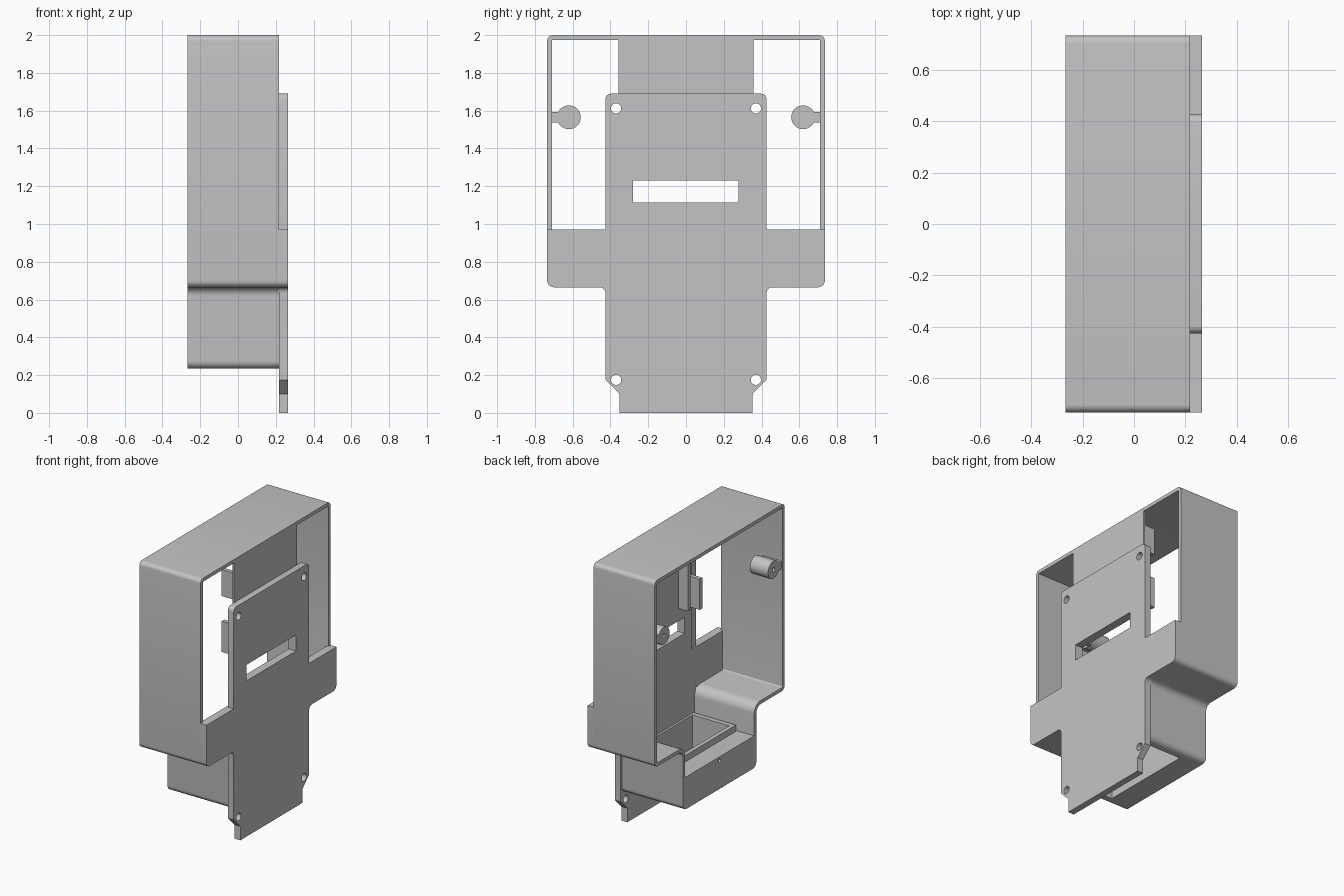
import bpy, bmesh, math
from mathutils import Vector

cube = bpy.data.objects.get("Cube")
if cube:
    bpy.data.objects.remove(cube, do_unlink=True)

grey = bpy.data.materials.new("plain grey")
grey.use_nodes = True
COLOUR = (0.55, 0.55, 0.55, 1)
grey.diffuse_color = COLOUR
grey.node_tree.nodes["Principled BSDF"].inputs["Base Color"].default_value = COLOUR


def finish(name, bm):
    bmesh.ops.recalc_face_normals(bm, faces=bm.faces)
    mesh = bpy.data.meshes.new(name)
    bm.to_mesh(mesh)
    bm.free()
    mesh.materials.append(grey)
    ob = bpy.data.objects.new(name, mesh)
    bpy.context.collection.objects.link(ob)
    return ob


def mirrored(half):
    """Close a +y half outline (bottom to top) with its mirror image."""
    return half + [(-y, z, r) for y, z, r in reversed(half)]


def rounded(corners, steps=6):
    """Turn (y, z, radius) corners into an outline with curved corners."""
    out = []
    for i, (y, z, r) in enumerate(corners):
        p = Vector((y, z))
        if r == 0:
            out.append(p)
            continue
        a = (Vector(corners[i - 1][:2]) - p).normalized() * r
        b = (Vector(corners[(i + 1) % len(corners)][:2]) - p).normalized() * r
        for k in range(steps + 1):
            t = math.pi / 2 * k / steps
            out.append(p + a * (1 - math.sin(t)) + b * (1 - math.cos(t)))
    return out


def circle(y, z, r, n=32):
    return [(y + r * math.cos(math.tau * k / n), z + r * math.sin(math.tau * k / n))
            for k in range(n)]


def prism(name, outline, x0, x1):
    """Extrude a (y, z) outline along x."""
    bm = bmesh.new()
    lo = [bm.verts.new((x0, y, z)) for y, z in outline]
    hi = [bm.verts.new((x1, y, z)) for y, z in outline]
    bm.faces.new(lo)
    bm.faces.new(hi)
    for i in range(len(lo)):
        bm.faces.new((lo[i - 1], lo[i], hi[i], hi[i - 1]))
    return finish(name, bm)


def box(name, x0, x1, y0, y1, z0, z1):
    return prism(name, [(y0, z0), (y1, z0), (y1, z1), (y0, z1)], x0, x1)


def band(name, outer, inner, x0, x1):
    """Extrude the strip between two matching outlines along x."""
    bm = bmesh.new()
    rings = [[bm.verts.new((x, y, z)) for y, z in line]
             for line, x in ((outer, x0), (outer, x1), (inner, x1), (inner, x0))]
    for a, b in zip(rings, rings[1:] + rings[:1]):
        for i in range(len(a)):
            bm.faces.new((a[i - 1], a[i], b[i], b[i - 1]))
    return finish(name, bm)


def cut(target, cutter):
    """Subtract a cutter and discard it."""
    mod = target.modifiers.new("cut", "BOOLEAN")
    mod.operation = "DIFFERENCE"
    mod.solver = "EXACT"
    mod.object = cutter
    cutter.hide_render = True
    deps = bpy.context.evaluated_depsgraph_get()
    mesh = bpy.data.meshes.new_from_object(target.evaluated_get(deps))
    target.modifiers.clear()
    target.data = mesh
    bpy.data.objects.remove(cutter, do_unlink=True)


def smooth(ob):
    bpy.ops.object.select_all(action="DESELECT")
    ob.select_set(True)
    bpy.context.view_layer.objects.active = ob
    bpy.ops.object.shade_smooth_by_angle(angle=math.radians(30))


OPEN, BACK, OUT = -0.267, 0.218, 0.265   # open side, shell end, plate face
T = 0.025                                # wall thickness
SKIN = BACK - 0.012                      # inner face of the thin centre panel

# Thin wall: wide upper housing stepping in to the narrow lower one
outer = rounded(mirrored([(0.415, 0.235, 0.04), (0.415, 0.665, 0.045),
                          (0.735, 0.665, 0.035), (0.735, 2.0, 0.03)]))
inner = rounded(mirrored([(0.415 - T, 0.235 + T, 0.015), (0.415 - T, 0.665 + T, 0.07),
                          (0.735 - T, 0.665 + T, 0.01), (0.735 - T, 2.0 - T, 0.005)]))
shell = band("housing_wall", outer, inner, OPEN, BACK)

# Lower block with a shaft straight through it
block = prism("lower_block", rounded(mirrored([(0.405, 0.24, 0.035), (0.405, 0.465, 0)])),
              OPEN, BACK)
for part in (shell, block):
    cut(part, box("shaft_cutter", -0.1, 0.19, -0.345, 0.345, 0.1, 0.6))
cut(block, prism("pin_cutter", circle(0, 0.436, 0.014, 16), OPEN - 0.1, OPEN + 0.06))

# Raised rim around the shaft
rim = box("shaft_rim", -0.13, BACK, -0.38, 0.38, 0.455, 0.51)
cut(rim, box("rim_cutter", -0.1, 0.19, -0.345, 0.345, 0.4, 0.6))

# Mounting plate and the thin T-shaped panel behind it
plate = prism("mounting_plate", rounded(mirrored([
    (0.352, 0, 0), (0.352, 0.10, 0), (0.427, 0.175, 0), (0.427, 0.665, 0.03),
    (0.735, 0.665, 0.035), (0.735, 0.97, 0), (0.427, 0.97, 0), (0.427, 1.69, 0.03)])),
    BACK, OUT)
panel = prism("centre_panel", rounded(mirrored([
    (0.4, 0.45, 0), (0.4, 0.68, 0), (0.72, 0.68, 0), (0.72, 0.97, 0),
    (0.358, 0.97, 0), (0.358, 1.985, 0)])), SKIN, BACK)
for part in (plate, panel):
    cut(part, box("slot_cutter", 0.1, 0.4, -0.28, 0.277, 1.115, 1.23))
    for y in (-0.37, 0.37):
        for z in (0.175, 1.612):
            cut(part, prism("hole_cutter", circle(y, z, 0.027), 0.1, 0.4))

# Screw posts, wall stems, clip tabs and ribs on both sides
posts = []
for side, s in (("left", 1), ("right", -1)):
    post = prism(side + "_screw_post", circle(s * 0.62, 1.565, 0.063), -0.26, -0.115)
    cut(post, prism("post_cutter", circle(s * 0.62, 1.565, 0.014, 16), -0.4, -0.17))
    posts.append(post)
    box(side + "_post_stem", -0.26, -0.115, s * 0.675, s * 0.72, 1.537, 1.593)
    for level, z0, z1 in (("lower", 1.30, 1.52), ("upper", 1.70, 1.89)):
        box(f"{side}_{level}_tab", 0.105, SKIN, s * 0.305, s * 0.335, z0, z1)
    box(side + "_rib", 0.13, SKIN, s * 0.21, s * 0.235, 1.32, 1.89)

for ob in [shell, block, plate] + posts:
    smooth(ob)
